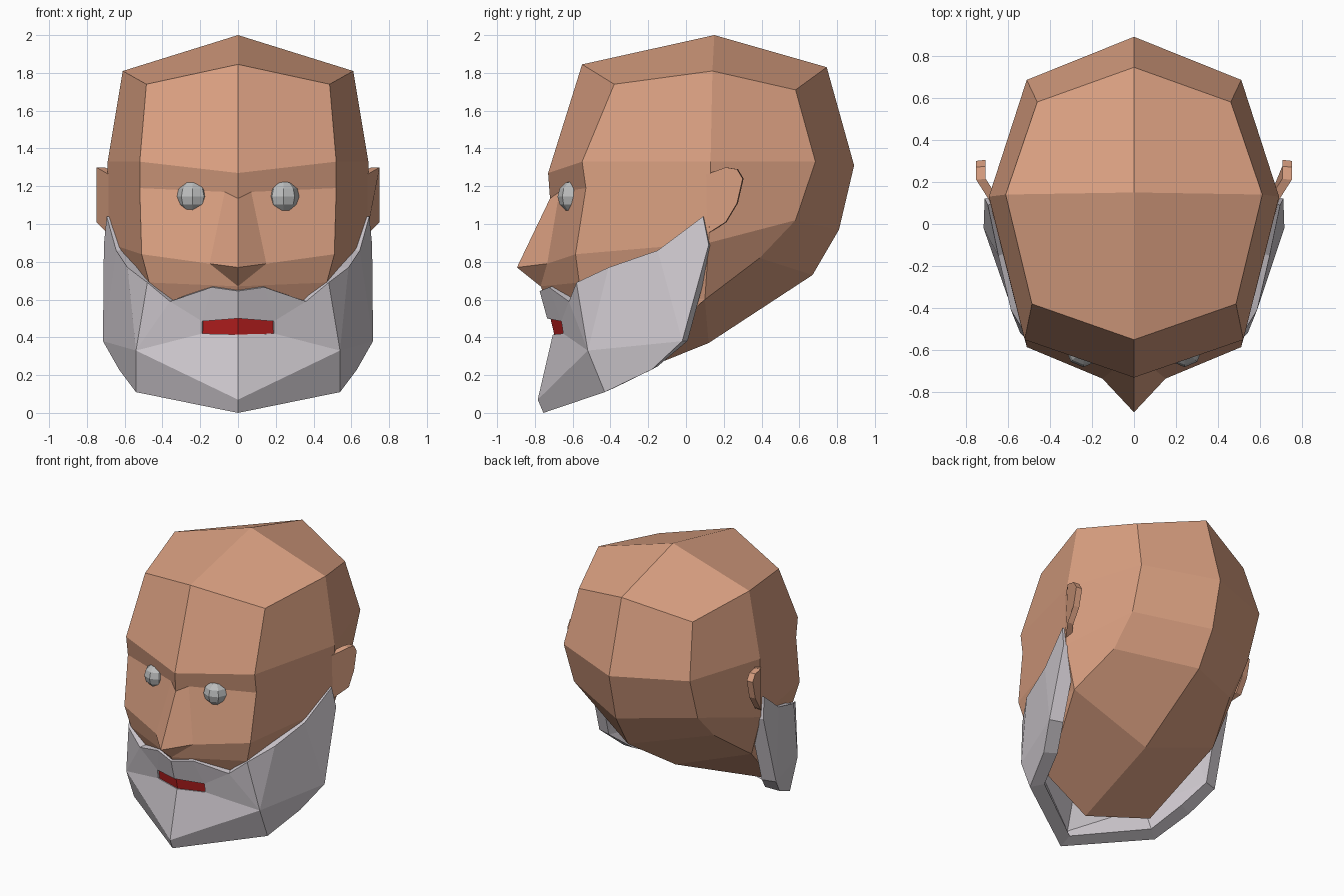
import bpy, bmesh

if "Cube" in bpy.data.objects:
    bpy.data.objects.remove(bpy.data.objects["Cube"])


def material(name, rgb):
    m = bpy.data.materials.new(name)
    m.diffuse_color = (*rgb, 1)
    m.use_nodes = True
    m.node_tree.nodes["Principled BSDF"].inputs["Base Color"].default_value = m.diffuse_color
    return m


SKIN = material("skin", (0.70, 0.35, 0.22))
HAIR = material("grey_hair", (0.64, 0.60, 0.64))
RED = material("lip_red", (0.48, 0.014, 0.014))
EYE = material("eye_grey", (0.50, 0.51, 0.51))


def finish(name, bm, mat):
    bmesh.ops.recalc_face_normals(bm, faces=bm.faces)
    me = bpy.data.meshes.new(name)
    bm.to_mesh(me)
    bm.free()
    me.materials.append(mat)
    ob = bpy.data.objects.new(name, me)
    bpy.context.collection.objects.link(ob)
    return ob


def mirrored(name, pts, faces, mat):
    """Build the +x half, mirror it across x and weld the seam."""
    bm = bmesh.new()
    for s in (1, -1):
        vs = [bm.verts.new((s * x, y, z)) for x, y, z in pts]
        for f in faces:
            bm.faces.new([vs[i] for i in f[::s]])
    bmesh.ops.remove_doubles(bm, verts=bm.verts, dist=0.0005)
    return finish(name, bm, mat)


# Head: crown, brow, nose, cheeks, skull back and neck underside
crown = [(0, .15, 2.0),
         (0, -.55, 1.845), (.485, -.38, 1.74), (.61, .14, 1.81), (.46, .58, 1.71), (0, .745, 1.83)]
brow = [(0, -.73, 1.27), (.52, -.55, 1.33), (.69, .13, 1.33), (.51, .685, 1.33), (0, .89, 1.31)]
middle = [(0, -.72, 1.135), (.07, -.67, 1.17), (.52, -.53, 1.19),
          (.69, .12, .90), (.50, .58, 1.02), (0, .81, .97)]
nose = [(0, -.895, .77), (.15, -.735, .79), (.51, -.585, .84), (0, -.77, .67), (.47, -.565, .69)]
lower = [(.50, .39, .82), (0, .67, .73), (.60, .10, .60), (0, .12, .37),
         (0, -.50, .12), (.44, -.36, .20)]
head_faces = [(0, 1, 2, 3), (0, 3, 4, 5), (1, 6, 7, 2), (2, 7, 8, 3), (3, 8, 9, 4), (4, 9, 10, 5),
              (6, 11, 12, 13, 7), (7, 13, 19, 14, 8), (8, 14, 15, 9), (9, 15, 16, 10),
              (11, 17, 18, 12), (12, 18, 19, 13), (17, 20, 18), (18, 20, 21, 19),
              (19, 21, 24, 14), (14, 24, 22, 15), (15, 22, 23, 16), (22, 24, 25, 23),
              (20, 26, 27, 21), (21, 27, 24), (24, 27, 26, 25)]
mirrored("head", crown + brow + middle + nose + lower, head_faces, SKIN)

# Beard: shell around the jaw with a mouth opening
top_edge = [(0, -.775, .645), (.14, -.725, .665), (.36, -.62, .59), (.48, -.58, .69),
            (.585, -.41, .77), (.645, -.15, .86), (.695, .09, 1.04)]
jaw_edge = [(.71, .12, .89), (.715, -.02, .38), (.63, -.18, .23), (.54, -.43, .11), (0, -.755, 0)]
chin = [(0, -.785, .07), (.54, -.52, .33)]
mouth_hole = [(0, -.735, .50), (.19, -.66, .485), (.19, -.65, .42), (0, -.705, .415)]
beard_faces = [(0, 14, 15, 1), (1, 15, 2), (2, 15, 16, 13), (16, 17, 12, 13), (2, 13, 3),
               (3, 13, 4), (4, 13, 8, 5), (5, 8, 7, 6), (13, 10, 9, 8), (12, 11, 10, 13)]
beard = mirrored("beard", top_edge + jaw_edge + chin + mouth_hole, beard_faces, HAIR)
mod = beard.modifiers.new("thickness", 'SOLIDIFY')
mod.thickness = 0.1
mod.offset = -1

# Mouth: red sheet just behind the beard opening
mirrored("mouth", [(0, -.72, .51), (.188, -.648, .495), (.188, -.64, .41), (0, -.695, .405)],
         [(0, 1, 2, 3)], RED)

# Eyes and ears, one per side
ear_profile = [(.10, 1.26), (.21, 1.30), (.27, 1.29), (.30, 1.24), (.27, 1.11), (.21, 1.01), (.10, .94)]
for s, side in ((1, "right"), (-1, "left")):
    bm = bmesh.new()
    bmesh.ops.create_uvsphere(bm, u_segments=8, v_segments=6, radius=0.085)
    bmesh.ops.translate(bm, verts=bm.verts, vec=(s * .24, -.595, 1.145))
    finish(side + "_eye", bm, EYE)

    bm = bmesh.new()
    outer, inner = [], []
    for y, z in ear_profile:
        x = min(.75, .68 + (y - .10) * .64)     # flares away from the skull
        outer.append(bm.verts.new((s * x, y, z)))
        inner.append(bm.verts.new((s * (x - .045), y + .005, z)))
    n = len(outer)
    bm.faces.new(outer)
    bm.faces.new(inner[::-1])
    for i in range(n):
        j = (i + 1) % n
        bm.faces.new((outer[i], inner[i], inner[j], outer[j]))
    finish(side + "_ear", bm, SKIN)
